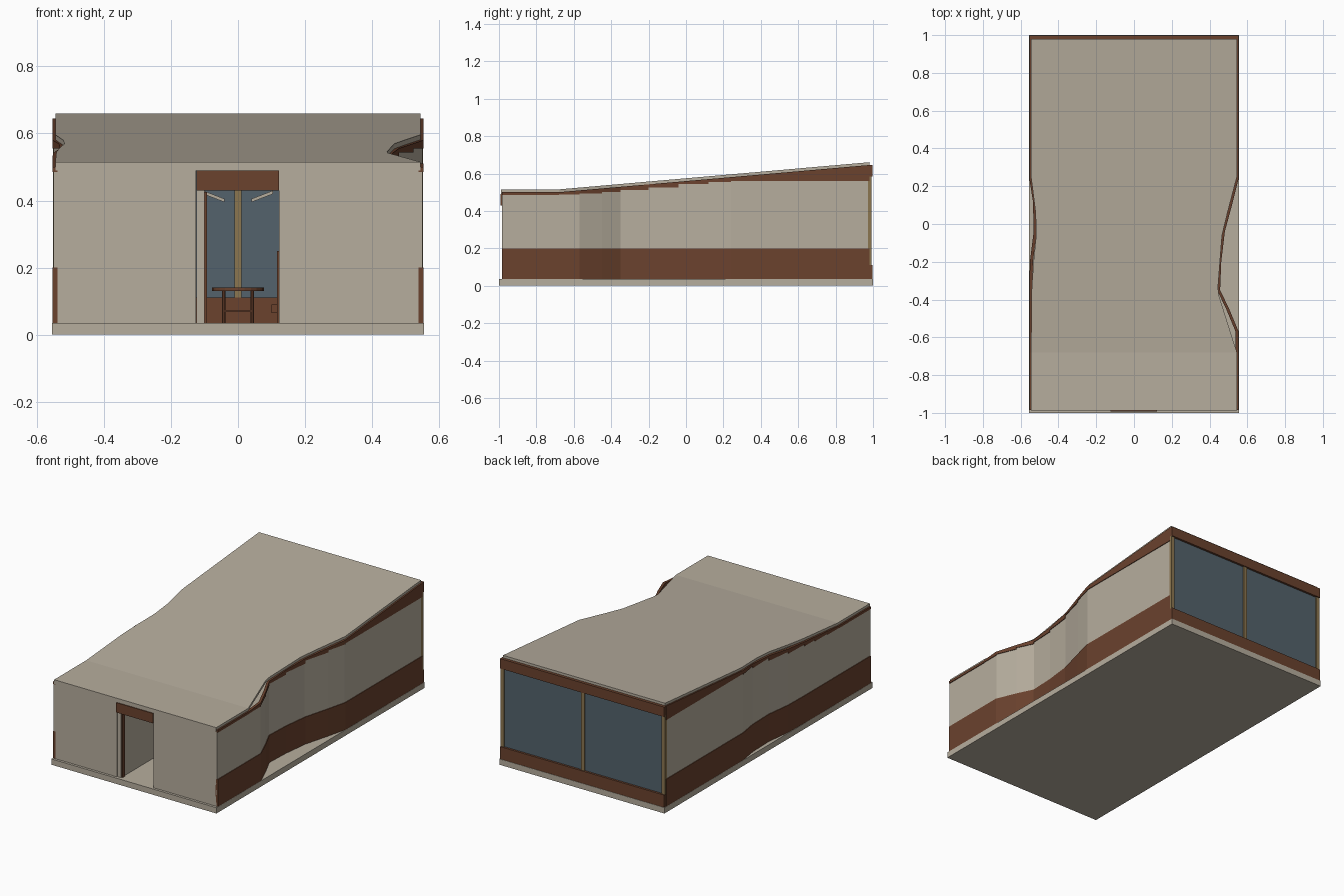
import bpy
import bmesh

if "Cube" in bpy.data.objects:
    bpy.data.objects.remove(bpy.data.objects["Cube"], do_unlink=True)


def material(name, r, g, b):
    m = bpy.data.materials.new(name)
    m.use_nodes = True
    m.diffuse_color = (r, g, b, 1)
    m.node_tree.nodes["Principled BSDF"].inputs["Base Color"].default_value = (r, g, b, 1)
    return m


BEIGE = material("warm beige plaster", 0.47, 0.42, 0.34)
BROWN = material("red brown timber", 0.145, 0.054, 0.027)
GLASS = material("slate blue glass", 0.088, 0.123, 0.15)
TAN = material("tan frame", 0.26, 0.18, 0.08)


def finish(name, bm, mat):
    bmesh.ops.recalc_face_normals(bm, faces=bm.faces)
    mesh = bpy.data.meshes.new(name)
    bm.to_mesh(mesh)
    bm.free()
    mesh.materials.append(mat)
    obj = bpy.data.objects.new(name, mesh)
    bpy.context.collection.objects.link(obj)
    return obj


def prism(bm, near, far):
    """Join two four-cornered sections into a closed block."""
    a = [bm.verts.new(p) for p in near]
    b = [bm.verts.new(p) for p in far]
    bm.faces.new(a)
    bm.faces.new(b[::-1])
    for i in range(4):
        j = (i + 1) % 4
        bm.faces.new((a[i], b[i], b[j], a[j]))


def section(y, x0, x1, z0, z1):
    return [(x0, y, z0), (x1, y, z0), (x1, y, z1), (x0, y, z1)]


def box(name, x, y, z, mat):
    bm = bmesh.new()
    prism(bm, section(y[0], *x, *z), section(y[1], *x, *z))
    return finish(name, bm, mat)


def cylinder(name, radius, z, x, y, mat, sides=24):
    bm = bmesh.new()
    bmesh.ops.create_cone(bm, cap_ends=True, segments=sides, radius1=radius,
                          radius2=radius, depth=z[1] - z[0])
    bmesh.ops.translate(bm, verts=bm.verts, vec=(x, y, sum(z) / 2))
    return finish(name, bm, mat)


def roof_z(y):
    return 0.515 + max(0, y + 0.68) * 0.0875


FLOOR, DADO, ROOF_T = 0.035, 0.2, 0.015

# Side wall stations: y, left-hand x, right-hand x, fascia underside
STATIONS = [
    (-0.985, -0.55, 0.55, 0.485), (-0.68, -0.55, 0.55, 0.487),
    (-0.57, -0.55, 0.55, 0.493), (-0.45, -0.55, 0.5, 0.502),
    (-0.35, -0.55, 0.452, 0.513), (-0.2, -0.547, 0.458, 0.525),
    (-0.04, -0.527, 0.477, 0.543), (0.12, -0.531, 0.52, 0.555),
    (0.24, -0.55, 0.55, 0.56), (0.98, -0.55, 0.55, 0.56),
]


def wall_strip(name, column, mat, out, bottom, top):
    """Sweep a band along one wavy side wall."""
    bm = bmesh.new()
    sign = -1 if column == 1 else 1
    for s, e in zip(STATIONS, STATIONS[1:]):
        ends = []
        for st in (s, e):
            x = st[column]
            ends.append(section(st[0], x - sign * 0.012, x + sign * out,
                                bottom(st[0], s[3]), top(st[0], s[3])))
        prism(bm, *ends)
    finish(name, bm, mat)


# Slab
box("floor_slab", (-0.555, 0.555), (-1, 1), (0, FLOOR), BEIGE)

# Wavy side walls: lower cladding, plaster band, stepped fascia
for side, col in (("right", 1), ("left", 2)):
    wall_strip(side + "_lower_cladding", col, BROWN, 0.004,
               lambda y, f: FLOOR, lambda y, f: DADO)
    wall_strip(side + "_plaster_wall", col, BEIGE, 0,
               lambda y, f: DADO, lambda y, f: f)
    wall_strip(side + "_fascia", col, BROWN, 0.004,
               lambda y, f: f, lambda y, f: roof_z(y) - ROOF_T)

# Roof following the plan curve, flat at the front then rising
ROOF = [(-0.985, -0.545, 0.545), (-0.68, -0.545, 0.545), (-0.37, -0.542, 0.447),
        (-0.33, -0.541, 0.445), (-0.2, -0.532, 0.455), (-0.06, -0.518, 0.466),
        (0.06, -0.521, 0.495), (0.25, -0.545, 0.545), (0.98, -0.545, 0.545)]
bm = bmesh.new()
for s, e in zip(ROOF, ROOF[1:]):
    prism(bm, *[section(y, a, b, roof_z(y) - ROOF_T, roof_z(y)) for y, a, b in (s, e)])
finish("roof", bm, BEIGE)

# Front wall with the doorway
FRONT = (-0.985, -0.965)
box("front_wall_right", (-0.547, -0.125), FRONT, (FLOOR, 0.49), BEIGE)
box("front_wall_left", (0.122, 0.547), FRONT, (FLOOR, 0.49), BEIGE)
box("front_roof_edge", (-0.545, 0.545), (-0.988, -0.965), (0.49, 0.515), BEIGE)
box("door_lintel", (-0.124, 0.122), (-0.993, -0.965), (0.43, 0.49), BROWN)
box("door_side_post", (-0.124, -0.1), (-0.98, -0.96), (FLOOR, 0.43), BEIGE)
box("entry_partition", (-0.11, -0.1), (-0.96, -0.6), (FLOOR, 0.5), BEIGE)
box("door_jamb", (-0.1, -0.093), (-0.975, -0.955), (FLOOR, 0.425), BROWN)
box("door_jamb_left", (0.117, 0.122), (-0.98, -0.96), (FLOOR, 0.25), BROWN)

# Glazed back wall
box("back_sill", (-0.552, 0.552), (0.97, 0.998), (FLOOR, 0.11), BROWN)
box("back_header", (-0.552, 0.552), (0.978, 0.998), (0.585, roof_z(0.98) - ROOF_T), BROWN)
box("back_glass", (-0.54, 0.54), (0.978, 0.985), (0.11, 0.585), GLASS)
for name, x in (("right", -0.541), ("middle", 0), ("left", 0.541)):
    box(name + "_mullion", (x - 0.011, x + 0.011), (0.972, 0.992), (0.11, 0.59), TAN)

# Round table
TABLE_Y = -0.4
cylinder("table_top", 0.077, (0.13, 0.14), 0, TABLE_Y, BROWN)
for i in (-1, 1):
    for j in (-1, 1):
        cylinder("table_leg", 0.005, (FLOOR, 0.13), i * 0.042, TABLE_Y + j * 0.042, BROWN, 8)
    box("table_stretcher", (-0.042, 0.042),
        (TABLE_Y + i * 0.042 - 0.003, TABLE_Y + i * 0.042 + 0.003), (0.068, 0.074), BROWN)
box("stool", (0.1, 0.15), (-0.42, -0.36), (0.065, 0.09), BROWN)

# Slanted ceiling fins
for name, s in (("right", -1), ("left", 1)):
    bm = bmesh.new()
    near = [(s * 0.04, 0, 0.395), (s * 0.105, 0, 0.42), (s * 0.105, 0, 0.43), (s * 0.04, 0, 0.405)]
    prism(bm, near, [(x, 0.1, z) for x, y, z in near])
    finish(name + "_ceiling_fin", bm, BEIGE)
